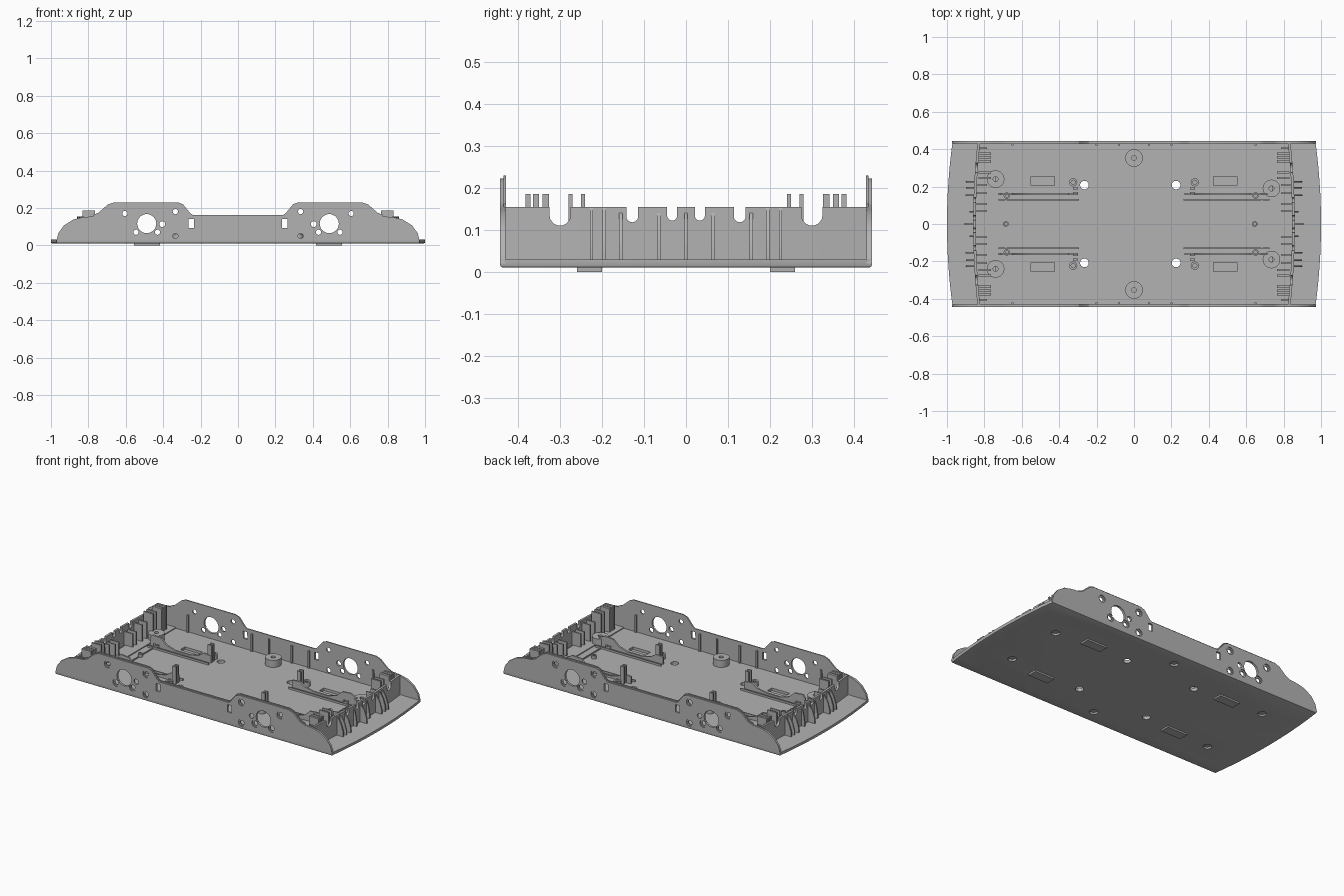
import bpy
import bmesh
from math import cos, sin, pi, radians

if "Cube" in bpy.data.objects:
    bpy.data.objects.remove(bpy.data.objects["Cube"], do_unlink=True)

grey = bpy.data.materials.new("plastic grey")
grey.use_nodes = True
grey.diffuse_color = (0.45, 0.45, 0.45, 1)
grey.node_tree.nodes["Principled BSDF"].inputs["Base Color"].default_value = (0.45, 0.45, 0.45, 1)
parts = []
FLOOR, TOP, INNER = 0.03, 0.155, 0.43
SIGNS = (-1, 1)


def prism(bm, pts, axis, lo, hi):
    """Extrude a 2D outline along an axis; outline uses the other two axes in order."""
    def place(p, d):
        return {"x": (d, p[0], p[1]), "y": (p[0], d, p[1]), "z": (p[0], p[1], d)}[axis]
    a = [bm.verts.new(place(p, lo)) for p in pts]
    b = [bm.verts.new(place(p, hi)) for p in pts]
    faces = [bm.faces.new(a), bm.faces.new(b)]
    for i in range(len(pts)):
        j = (i + 1) % len(pts)
        faces.append(bm.faces.new((a[i], a[j], b[j], b[i])))
    bmesh.ops.recalc_face_normals(bm, faces=faces)


def rect(u0, u1, v0, v1):
    return [(u0, v0), (u1, v0), (u1, v1), (u0, v1)]


def circle(u, v, r, n=24):
    return [(u + r * cos(2 * pi * i / n), v + r * sin(2 * pi * i / n)) for i in range(n)]


def box(bm, x0, x1, y0, y1, z0, z1):
    prism(bm, rect(min(x0, x1), max(x0, x1), min(y0, y1), max(y0, y1)), "z", z0, z1)


def finish(name, bm):
    mesh = bpy.data.meshes.new(name)
    bm.to_mesh(mesh)
    bm.free()
    mesh.materials.append(grey)
    obj = bpy.data.objects.new(name, mesh)
    bpy.context.collection.objects.link(obj)
    parts.append(obj)
    return obj


def cut(obj, bm):
    """Subtract a cutter mesh and bake the result."""
    cutter = finish("cutter", bm)
    parts.remove(cutter)
    mod = obj.modifiers.new("holes", "BOOLEAN")
    mod.operation, mod.solver, mod.object = "DIFFERENCE", "EXACT", cutter
    deps = bpy.context.evaluated_depsgraph_get()
    mesh = bpy.data.meshes.new_from_object(obj.evaluated_get(deps))
    obj.modifiers.clear()
    obj.data = mesh
    bpy.data.objects.remove(cutter, do_unlink=True)


def bow(y, x):
    """Plan curve of the two bowed ends."""
    return x - 0.03 * (y / 0.44) ** 2


# Floor plate with bowed ends
STEPS = [-0.443 + 0.886 * i / 16 for i in range(17)]
bm = bmesh.new()
outline = [(bow(y, 1), y) for y in STEPS] + [(-bow(y, 1), y) for y in reversed(STEPS)]
prism(bm, outline, "z", 0.01, FLOOR)
low = [e for e in bm.edges if all(v.co.z < 0.02 for v in e.verts)]
bmesh.ops.bevel(bm, geom=low, offset=0.007, segments=2, affect="EDGES", profile=0.5)
floor = finish("floor", bm)

BOSSES = [(0, 0.353), (0, -0.353), (-0.74, 0.24), (-0.74, -0.24), (0.735, 0.19), (0.735, -0.19)]
bm = bmesh.new()
for x, y in BOSSES:
    prism(bm, circle(x, y, 0.025), "z", -0.1, 0.022)
    prism(bm, circle(x, y, 0.013), "z", 0.02, 0.1)
for x in (-0.265, 0.225):
    for s in SIGNS:
        prism(bm, circle(x, s * 0.208, 0.023), "z", -0.1, 0.1)
for sx in SIGNS:
    for sy in SIGNS:
        box(bm, sx * 0.425, sx * 0.55, sy * 0.207, sy * 0.253, -0.1, 0.1)
cut(floor, bm)

# Foot pads under the floor
bm = bmesh.new()
for sx in SIGNS:
    for sy in SIGNS:
        box(bm, sx * 0.418, sx * 0.557, sy * 0.2, sy * 0.26, 0, 0.014)
finish("foot_pads", bm)

# Screw bosses
bm = bmesh.new()
for x, y in BOSSES:
    prism(bm, circle(x, y, 0.047, 32), "z", 0.025, 0.075)
bosses = finish("screw_bosses", bm)
bm = bmesh.new()
for x, y in BOSSES:
    prism(bm, circle(x, y, 0.013), "z", 0, 0.1)
cut(bosses, bm)

# Small pegs
bm, holes = bmesh.new(), bmesh.new()
PEGS = [(x, s * y, r, h) for x, y, r, h in
        ((-0.325, 0.223, 0.022, 0.06), (0.325, 0.223, 0.022, 0.06),
         (-0.68, 0.152, 0.017, 0.05), (0.65, 0.152, 0.017, 0.05)) for s in SIGNS]
for x, y, r, h in PEGS + [(-0.685, 0, 0.015, 0.05), (0.645, 0, 0.015, 0.05)]:
    prism(bm, circle(x, y, r, 16), "z", 0.025, h)
    prism(holes, circle(x, y, r * 0.5, 16), "z", 0.035, 0.2)
cut(finish("pegs", bm), holes)

# Side walls: raised humps over the axles, with round and square openings
HALF = [(0.24, 0.155), (0.255, 0.165), (0.295, 0.213), (0.32, 0.222), (0.665, 0.222), (0.695, 0.212),
        (0.745, 0.168), (0.775, 0.155), (0.83, 0.15), (0.88, 0.138), (0.93, 0.107), (0.96, 0.066), (0.972, 0.02)]
side = [(-x, z) for x, z in reversed(HALF)] + HALF
inner_half = [(x, z + 0.007) for x, z in HALF[:8]]
lip = [(-x, z) for x, z in reversed(inner_half)] + inner_half
lip += [(0.775, 0.12), (-0.775, 0.12)]
SCREWS = [(0.605, 0.17), (0.335, 0.18), (0.545, 0.07), (0.43, 0.07), (0.335, 0.05)]
for s, name in ((-1, "front_wall"), (1, "back_wall")):
    def cutter(bm, lo, hi, grow=0):
        lo, hi = sorted((s * lo, s * hi))
        for sx in SIGNS:
            for x, z in SCREWS:
                prism(bm, circle(sx * x, z, 0.014 + grow, 16), "y", lo, hi)
            if not grow:
                prism(bm, circle(sx * 0.488, 0.116, 0.051, 32), "y", lo, hi)
                prism(bm, circle(sx * 0.405, 0.113, 0.016, 16), "y", lo, hi)
                prism(bm, rect(sx * 0.25 - 0.014, sx * 0.25 + 0.014, 0.093, 0.14), "y", lo, hi)
    for label, shape, y0, y1 in ((name, side, INNER, 0.443), (name + "_lip", lip, 0.4285, 0.435)):
        bm = bmesh.new()
        prism(bm, shape, "y", *sorted((s * y0, s * y1)))
        wall = finish(label, bm)
        bm = bmesh.new()
        cutter(bm, 0.4, 0.5)
        cut(wall, bm)
        if label == name:
            bm = bmesh.new()
            cutter(bm, 0.437, 0.5, 0.009)
            cut(wall, bm)

# Inner wall ribs
bm = bmesh.new()
for sy in SIGNS:
    for x in (-0.65, -0.2, -0.08, 0.08, 0.2, 0.65):
        box(bm, x - 0.005, x + 0.005, sy * 0.42, sy * 0.431, 0.02, 0.14)
finish("wall_ribs", bm)

# End walls: bowed panels with U-shaped wire notches
NOTCHES = [(0.3, 0.025, 0.11), (0.128, 0.014, 0.118), (0.033, 0.012, 0.122)]
for s, name in ((-1, "right_end"), (1, "left_end")):
    bm = bmesh.new()
    plan = [(s * bow(y, 0.86), y) for y in STEPS[1:-1]] + [(s * bow(y, 0.846), y) for y in reversed(STEPS[1:-1])]
    plan = [(x, max(-0.431, min(0.431, y * 1.12))) for x, y in plan]
    prism(bm, plan, "z", 0.02, TOP)
    wall = finish(name + "_wall", bm)
    bm = bmesh.new()
    for y, r, z in NOTCHES:
        for sy in SIGNS:
            arc = [(sy * y + r * cos(a), z + r + r * sin(a)) for a in [pi + pi * i / 10 for i in range(11)]]
            prism(bm, arc + [(sy * y + r, 0.3), (sy * y - r, 0.3)], "x", *sorted((s * 0.7, s * 0.95)))
    cut(wall, bm)

    # Gussets outside, comb ribs and tall prongs inside
    bm = bmesh.new()
    for y in (-0.225, -0.195, -0.155, -0.065, 0, 0.065, 0.155, 0.195, 0.225):
        x = bow(y, 0.85)
        h = 0.14 if abs(y) < 0.19 else 0.152
        w = 0.055 if abs(y) > 0.1 or y == 0 else 0.03
        gusset = [(x, 0.02), (x + w, 0.02), (x + w, 0.06), (x + w * 0.7, 0.11), (x + 0.012, h), (x, h)]
        prism(bm, [(s * u, v) for u, v in gusset], "y", y - 0.004, y + 0.004)
    finish(name + "_gussets", bm)
    bm = bmesh.new()
    for sy in SIGNS:
        for y, z in ((0.07, 0.12), (0.105, 0.12), (0.165, 0.14), (0.21, 0.14), (0.405, 0.145)):
            box(bm, s * 0.785, s * bow(y, 0.852), sy * (y - 0.004), sy * (y + 0.004), 0.02, z)
        for y, w in ((0.245, 0.005), (0.275, 0.005), (0.334, 0.008), (0.357, 0.007), (0.376, 0.006)):
            box(bm, s * 0.765, s * 0.832, sy * (y - w), sy * (y + w), 0.02, 0.185)
    finish(name + "_prongs", bm)

    # Raised floor strip beside the end wall
    bm = bmesh.new()
    box(bm, s * 0.737, s * 0.835, -0.43, 0.43, 0.02, 0.036)
    finish(name + "_step", bm)

# Axle cradles: dipped rails, low guide rails and upright forks
RAIL = [(0.27, 0.025), (0.27, 0.075), (0.32, 0.08), (0.36, 0.055), (0.42, 0.042), (0.52, 0.042),
        (0.58, 0.06), (0.62, 0.095), (0.68, 0.1), (0.72, 0.08), (0.72, 0.025)]
bm = bmesh.new()
for sx, shift in ((-1, 0.03), (1, 0)):
    for sy in SIGNS:
        rail = [(sx * min(x + shift, 0.725), z) for x, z in RAIL]
        prism(bm, rail, "y", *sorted((sy * 0.156, sy * 0.167)))
        box(bm, sx * (0.265 + shift), sx * 0.725, sy * 0.126, sy * 0.133, 0.025, 0.042)
        for y in (0.166, 0.19):
            box(bm, sx * 0.3, sx * 0.325, sy * (y - 0.005), sy * (y + 0.005), 0.025, 0.14)
    box(bm, sx * 0.683, sx * 0.69, -0.13, 0.13, 0.025, 0.036)
finish("axle_cradles", bm)

# Smooth only the round surfaces
bpy.ops.object.select_all(action="DESELECT")
for obj in parts:
    obj.select_set(True)
bpy.context.view_layer.objects.active = floor
bpy.ops.object.shade_smooth_by_angle(angle=radians(25))
